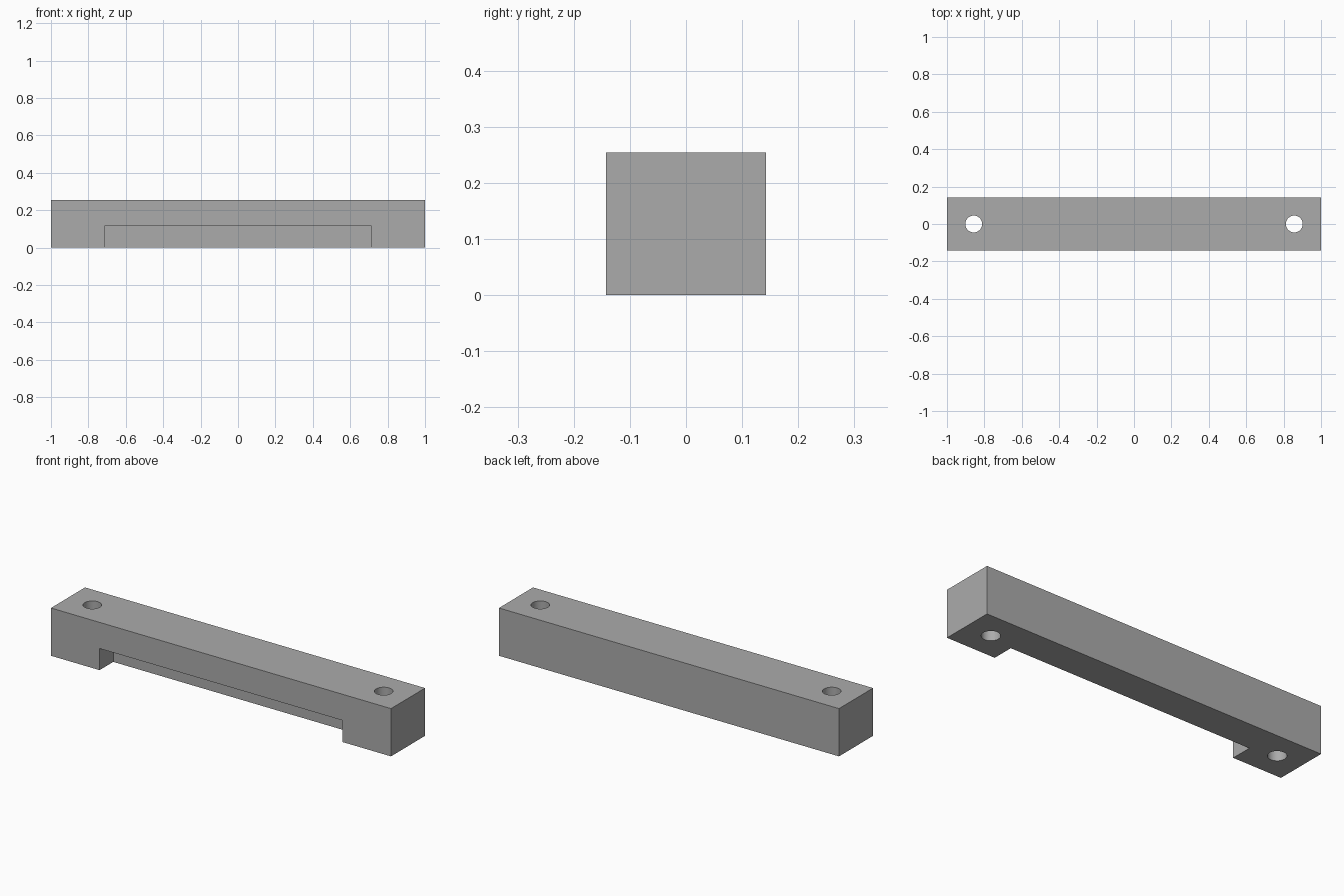
import bpy

cube = bpy.data.objects.get("Cube")
if cube:
    bpy.data.objects.remove(cube, do_unlink=True)

LENGTH, DEPTH, HEIGHT = 2.0, 0.286, 0.254
RECESS_LENGTH, RECESS = 1.428, 0.115
HOLE_X, HOLE_RADIUS = 0.857, 0.045

grey = bpy.data.materials.new("matte grey")
grey.use_nodes = True
colour = (0.41, 0.41, 0.41, 1)
grey.diffuse_color = colour
grey.node_tree.nodes["Principled BSDF"].inputs["Base Color"].default_value = colour


def box(name, size, centre):
    bpy.ops.mesh.primitive_cube_add(size=1, location=centre)
    obj = bpy.context.object
    obj.name = name
    obj.scale = size
    bpy.ops.object.transform_apply(location=True, rotation=False, scale=True)
    obj.data.materials.append(grey)
    return obj


def cut(target, cutter):
    cutter.hide_render = True
    mod = target.modifiers.new("cut", "BOOLEAN")
    mod.operation = "DIFFERENCE"
    mod.solver = "EXACT"
    mod.object = cutter
    bpy.ops.object.select_all(action="DESELECT")
    bpy.context.view_layer.objects.active = target
    target.select_set(True)
    bpy.ops.object.modifier_apply(modifier=mod.name)
    bpy.data.objects.remove(cutter, do_unlink=True)


# Solid bar
bar = box("mounting_bar", (LENGTH, DEPTH, HEIGHT), (0, 0, HEIGHT / 2))

# Step along the lower front edge, with the cutter overshooting the bar
over = 0.1
cut(bar, box("recess_cutter",
             (RECESS_LENGTH, RECESS + over, RECESS + over),
             (0, -DEPTH / 2 + (RECESS - over) / 2, (RECESS - over) / 2)))

# Screw hole through each end
for side in (-1, 1):
    bpy.ops.mesh.primitive_cylinder_add(
        vertices=48, radius=HOLE_RADIUS, depth=HEIGHT * 2,
        location=(side * HOLE_X, 0, HEIGHT / 2))
    hole = bpy.context.object
    hole.name = "screw_hole_cutter"
    hole.data.materials.append(grey)
    cut(bar, hole)

# Smooth hole walls, crisp edges elsewhere
bpy.ops.object.shade_smooth_by_angle()
